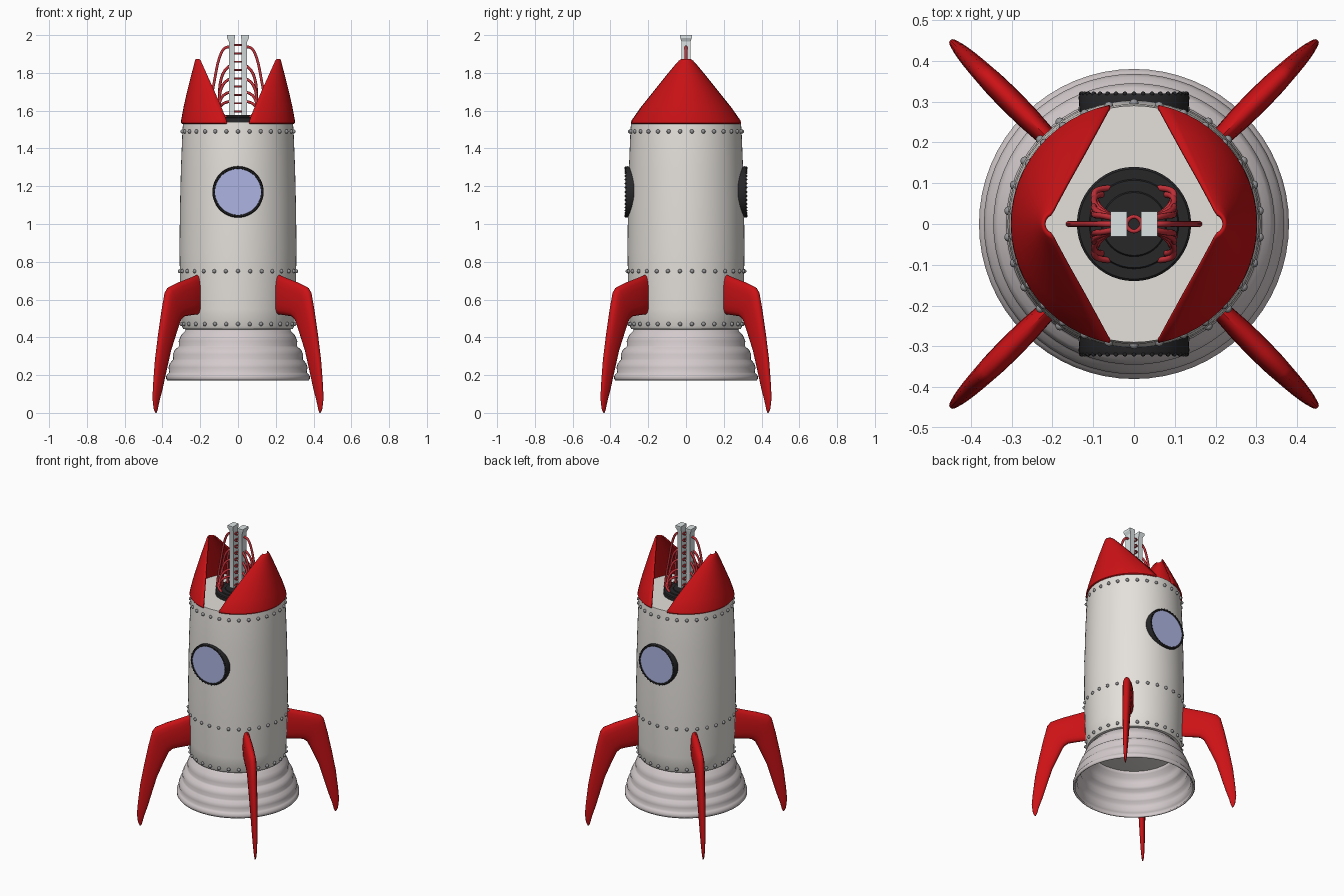
import bpy, bmesh, math
from mathutils import Vector, Matrix

if "Cube" in bpy.data.objects:
    bpy.data.objects.remove(bpy.data.objects["Cube"])

def mat(name, c):
    m = bpy.data.materials.new(name)
    m.diffuse_color = (*c, 1)
    m.use_nodes = True
    m.node_tree.nodes["Principled BSDF"].inputs["Base Color"].default_value = m.diffuse_color
    return m

RED = mat("red", (0.6, 0.006, 0.008))
TUBE = mat("tube_red", (0.55, 0.03, 0.04))
WHITE = mat("hull_white", (0.78, 0.75, 0.71))
SKIRT = mat("skirt_grey", (0.65, 0.59, 0.6))
DARK = mat("dark", (0.02, 0.02, 0.022))
GLASS = mat("glass", (0.42, 0.46, 0.76))
STEEL = mat("steel", (0.3, 0.3, 0.31))
POST = mat("post_white", (0.72, 0.77, 0.77))

def finish(bm, name, m, angle=35, recalc=True):
    if recalc:
        bmesh.ops.recalc_face_normals(bm, faces=bm.faces)
    me = bpy.data.meshes.new(name)
    bm.to_mesh(me)
    bm.free()
    ob = bpy.data.objects.new(name, me)
    bpy.context.collection.objects.link(ob)
    me.materials.append(m)
    bpy.ops.object.select_all(action='DESELECT')
    ob.select_set(True)
    bpy.context.view_layer.objects.active = ob
    bpy.ops.object.shade_smooth_by_angle(angle=math.radians(angle))
    return ob

def skin(bm, rings, closed=True):
    """Bridge successive rows of points with quads."""
    rows = [[bm.verts.new(p) for p in r] for r in rings]
    n = len(rows[0])
    for a, b in zip(rows, rows[1:]):
        for i in range(n if closed else n - 1):
            j = (i + 1) % n
            bm.faces.new((a[i], a[j], b[j], b[i]))
    return rows

def lathe(name, profile, m, seg=64, caps=True, M=Matrix(), angle=35):
    bm = bmesh.new()
    rows = skin(bm, [[M @ Vector((r * math.cos(2 * math.pi * i / seg), r * math.sin(2 * math.pi * i / seg), z))
                      for i in range(seg)] for r, z in profile])
    if caps:
        bm.faces.new(rows[0])
        bm.faces.new(rows[-1])
    return finish(bm, name, m, angle)

def beads(name, points, r, m):
    bm = bmesh.new()
    for p in points:
        bmesh.ops.create_uvsphere(bm, u_segments=10, v_segments=6, radius=r, matrix=Matrix.Translation(p))
    return finish(bm, name, m, 60)

def tube(name, paths, r, m):
    cu = bpy.data.curves.new(name, 'CURVE')
    cu.dimensions = '3D'
    cu.bevel_depth = r
    cu.bevel_resolution = 3
    cu.use_fill_caps = True
    for pts in paths:
        s = cu.splines.new('NURBS')
        s.points.add(len(pts) - 1)
        for q, p in zip(s.points, pts):
            q.co = (*p, 1)
        s.order_u = 3
        s.use_endpoint_u = True
        s.resolution_u = 6
    cu.materials.append(m)
    ob = bpy.data.objects.new(name, cu)
    bpy.context.collection.objects.link(ob)

# Hull with flat deck
lathe("hull", [(0.27, 0.44), (0.29, 0.445), (0.298, 0.46), (0.302, 0.55), (0.307, 0.7), (0.31, 0.87),
               (0.307, 1.1), (0.302, 1.3), (0.294, 1.5), (0.29, 1.54)], WHITE)

# Ribbed flared exhaust skirt, open underneath
skirt = lathe("exhaust_skirt", [(0.272, 0.45), (0.283, 0.43), (0.302, 0.41), (0.314, 0.38), (0.312, 0.355),
              (0.318, 0.347), (0.334, 0.335), (0.345, 0.31), (0.343, 0.285), (0.348, 0.277), (0.361, 0.262),
              (0.368, 0.24), (0.364, 0.215), (0.372, 0.207), (0.38, 0.195), (0.38, 0.18), (0.374, 0.172)],
              SKIRT, caps=False, angle=60)
sol = skirt.modifiers.new("wall", 'SOLIDIFY')
sol.thickness = 0.012

# Rivet rows round the hull
for name, z, r in (("upper_rivets", 1.49, 0.296), ("middle_rivets", 0.75, 0.309), ("lower_rivets", 0.47, 0.3)):
    n = 30
    beads(name, [Vector((r * math.sin(2 * math.pi * i / n), -r * math.cos(2 * math.pi * i / n), z))
                 for i in range(n)], 0.011, STEEL)

# Portholes, front and back
for side, s in (("front", -1), ("back", 1)):
    M = Matrix.Translation((0, 0, 1.17)) @ Matrix.Rotation(-s * math.pi / 2, 4, 'X')
    lathe(side + "_porthole_rim", [(0.12, 0.26), (0.132, 0.26), (0.136, 0.312), (0.132, 0.32),
                                   (0.123, 0.32), (0.12, 0.312), (0.12, 0.26)], DARK, 48, False, M)
    lathe(side + "_porthole_glass", [(0.122, 0.27), (0.122, 0.317)], GLASS, 48, True, M)
    beads(side + "_porthole_rivets", [M @ Vector((0.129 * math.cos(a), 0.129 * math.sin(a), 0.319))
          for a in [2 * math.pi * i / 36 for i in range(36)]], 0.006, DARK)

# Opened nose halves: arc rows of (height, inner x, outer x, half width)
ROWS = [(1.53, 0.06, 0.296, 0.288), (1.536, 0.06, 0.302, 0.292), (1.55, 0.062, 0.301, 0.287),
        (1.62, 0.088, 0.288, 0.238), (1.70, 0.123, 0.27, 0.174), (1.78, 0.159, 0.25, 0.11),
        (1.84, 0.186, 0.234, 0.06), (1.865, 0.197, 0.228, 0.038), (1.874, 0.205, 0.224, 0.025)]
A = math.radians(78)
for side, s in (("left", -1), ("right", 1)):
    bm = bmesh.new()
    rings = []
    for z, xi, xo, w in ROWS:
        row = []
        for k in range(25):
            a = A * (k / 12 - 1)
            u = (math.cos(a) - math.cos(A)) / (1 - math.cos(A))
            row.append((s * (xi + (xo - xi) * u), s * w * math.sin(a) / math.sin(A), z))
        rings.append(row)
    skin(bm, rings, closed=False)
    ob = finish(bm, side + "_nose_half", RED, 40, recalc=False)
    sol = ob.modifiers.new("wall", 'SOLIDIFY')
    sol.thickness = 0.008
    sol.offset = -1

# Four swept fins lofted from (outer r, z, inner r, z, half thickness) sections
FIN = [(0.28, 0.735, 0.28, 0.535, 0.02), (0.30, 0.733, 0.30, 0.522, 0.024), (0.37, 0.712, 0.37, 0.515, 0.029),
       (0.45, 0.69, 0.41, 0.51, 0.03), (0.52, 0.665, 0.435, 0.49, 0.029), (0.54, 0.64, 0.45, 0.46, 0.028),
       (0.565, 0.54, 0.475, 0.405, 0.026), (0.592, 0.41, 0.51, 0.325, 0.023), (0.616, 0.28, 0.54, 0.225, 0.019),
       (0.63, 0.16, 0.568, 0.13, 0.015), (0.637, 0.08, 0.592, 0.06, 0.011), (0.63, 0.025, 0.603, 0.018, 0.007),
       (0.62, 0.002, 0.611, 0.0, 0.003)]
for f, name in enumerate(("back_right", "back_left", "front_left", "front_right")):
    R = Matrix.Rotation(math.pi / 4 + f * math.pi / 2, 4, 'Z')
    bm = bmesh.new()
    rings = []
    for ro, zo, ri, zi, t in FIN:
        o, i = Vector((ro, 0, zo)), Vector((ri, 0, zi))
        ring = []
        for k in range(16):
            a = 2 * math.pi * k / 16
            c, d = math.cos(a), math.sin(a)
            p = (o + i) / 2 + (o - i) / 2 * math.copysign(abs(c) ** 0.8, c)
            p.y = t * math.copysign(abs(d) ** 0.8, d)
            ring.append(R @ p)
        rings.append(ring)
    rows = skin(bm, rings)
    bm.faces.new(rows[0])
    bm.faces.new(rows[-1])
    finish(bm, name + "_fin", RED, 50)

# Dark stepped base on the deck
lathe("core_base", [(0.14, 1.53), (0.14, 1.562), (0.135, 1.567), (0.11, 1.567), (0.107, 1.572), (0.08, 1.572),
                    (0.077, 1.577), (0.03, 1.577)], DARK, 48)

# Twin posts with flared heads
for side, s in (("left", -1), ("right", 1)):
    bm = bmesh.new()
    rings = []
    for z, x0, x1, y in ((1.56, 0.018, 0.048, 0.024), (1.965, 0.018, 0.048, 0.024),
                         (1.985, 0.017, 0.058, 0.031), (2.0, 0.017, 0.058, 0.031)):
        rings.append([(s * x0, -y, z), (s * x1, -y, z), (s * x1, y, z), (s * x0, y, z)])
    rows = skin(bm, rings)
    bm.faces.new(rows[0])
    bm.faces.new(rows[-1])
    finish(bm, side + "_post", POST, 20)

# Stack of red rings between the posts
for k in range(9):
    bpy.ops.mesh.primitive_torus_add(major_radius=0.018, minor_radius=0.005, major_segments=20,
                                     minor_segments=8, location=(0, 0, 1.595 + 0.044 * k))
    ob = bpy.context.object
    ob.name = "core_ring"
    ob.data.materials.append(TUBE)
    bpy.ops.object.shade_smooth()

# Curved tubes running from the posts down to the base
for side, s in (("left", -1), ("right", 1)):
    paths = [[(s * x, 0, z) for x, z in ((0.04, 1.935), (0.07, 1.945), (0.105, 1.87), (0.128, 1.74),
                                         (0.15, 1.63), (0.16, 1.54))]]
    for z, ye, xe in ((1.84, 0.03, 0.1), (1.77, 0.052, 0.09), (1.70, 0.072, 0.075), (1.65, 0.088, 0.055)):
        h = z - 1.565
        for t in (-1, 1):
            paths.append([(s * x, t * y, q) for x, y, q in (
                (0.04, 0.012, z), (0.075, 0.018 + ye * 0.1, z - 0.08 * h), (0.1, ye * 0.7, z - 0.4 * h),
                (0.095, ye, z - 0.75 * h), (xe, ye, 1.56))])
    tube(side + "_tubes", paths, 0.0075, TUBE)
